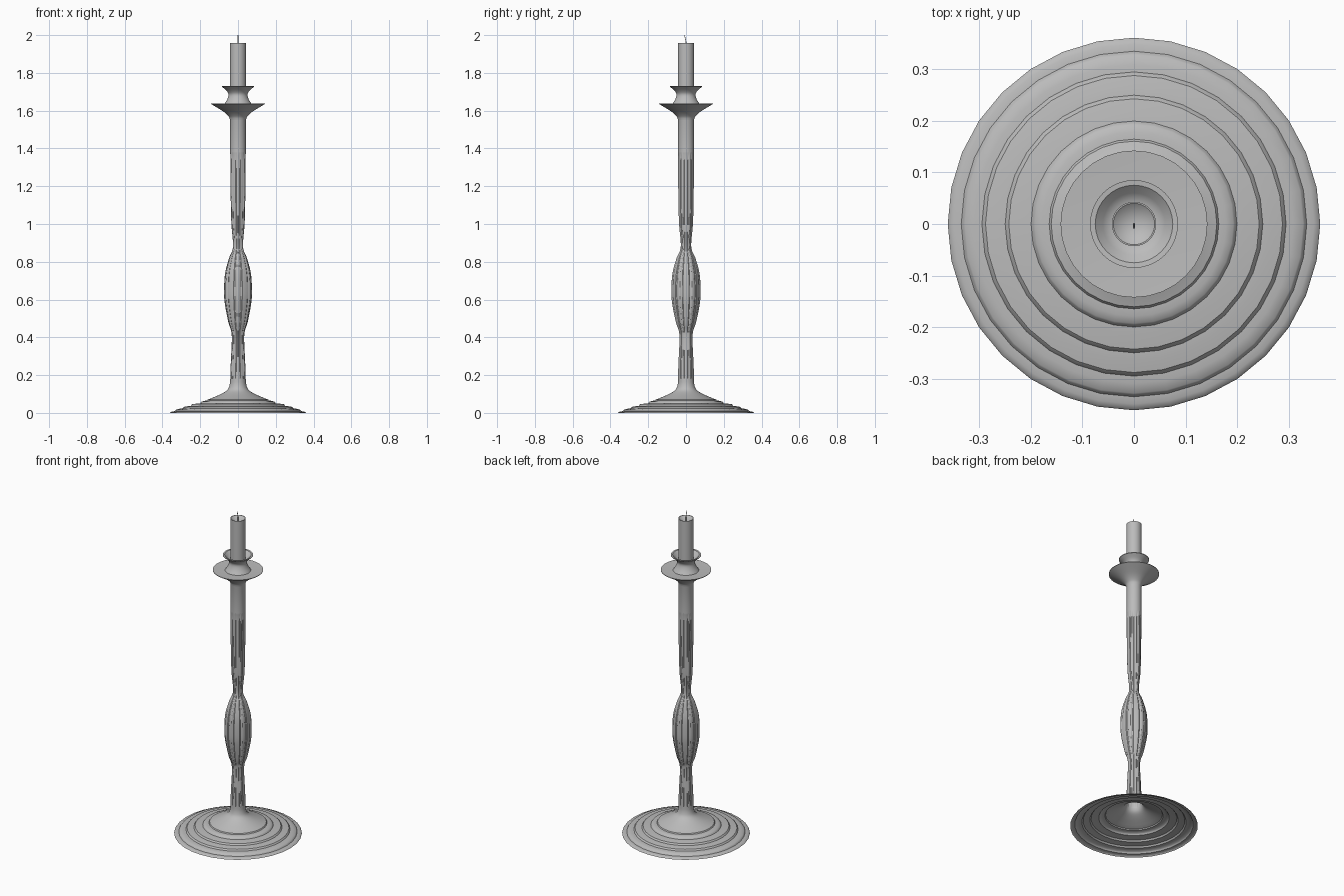
import bpy, bmesh, math
from mathutils import Vector

if "Cube" in bpy.data.objects:
    bpy.data.objects.remove(bpy.data.objects["Cube"], do_unlink=True)

grey = bpy.data.materials.new("plain grey")
grey.use_nodes = True
grey.diffuse_color = (0.5, 0.5, 0.5, 1)
grey.node_tree.nodes["Principled BSDF"].inputs["Base Color"].default_value = (0.5, 0.5, 0.5, 1)


def lathe(name, profile, sides=32, shape=None, sharp=35):
    """Sweep (radius, height) points round z; shape(angle, z) scales the radius."""
    bm = bmesh.new()
    rings = []
    for r, z in profile:
        if r == 0:
            rings.append([bm.verts.new((0, 0, z))] * sides)
            continue
        ring = []
        for i in range(sides):
            a = math.tau * i / sides
            k = r * (shape(a, z) if shape else 1)
            ring.append(bm.verts.new((k * math.cos(a), k * math.sin(a), z)))
        rings.append(ring)
    for low, high in zip(rings, rings[1:]):
        for i in range(sides):
            j = (i + 1) % sides
            corners = list(dict.fromkeys((low[i], low[j], high[j], high[i])))
            bm.faces.new(corners)
    mesh = bpy.data.meshes.new(name)
    bm.to_mesh(mesh)
    bm.free()
    mesh.materials.append(grey)
    ob = bpy.data.objects.new(name, mesh)
    bpy.context.collection.objects.link(ob)
    bpy.ops.object.select_all(action="DESELECT")
    ob.select_set(True)
    bpy.context.view_layer.objects.active = ob
    bpy.ops.object.shade_smooth_by_angle(angle=math.radians(sharp))
    return ob


def smooth_profile(points, steps=6):
    """Catmull-Rom curve through the points."""
    p = [Vector(q) for q in points]
    p = [p[0]] + p + [p[-1]]
    out = []
    for a, b, c, d in zip(p, p[1:], p[2:], p[3:]):
        for s in range(steps):
            t = s / steps
            out.append(0.5 * (2*b + (c - a)*t + (2*a - 5*b + 4*c - d)*t*t + (3*b - a - 3*c + d)*t**3))
    return [tuple(v) for v in out + [p[-1]]]


# Open stepped foot
edges = [0.36, 0.33, 0.29, 0.245, 0.195, 0.16]
foot = [(0.36, 0.0)]
for n, (outer, inner) in enumerate(zip(edges, edges[1:])):
    z = 0.004 + 0.014 * n
    foot += [(outer - 0.003, z), (inner + 0.018, z + 0.004), (inner + 0.004, z + 0.005), (inner, z + 0.011)]
foot += smooth_profile([(0.145, 0.076), (0.09, 0.1), (0.056, 0.122), (0.044, 0.15), (0.042, 0.18)], 4)
lathe("foot", foot)


# Six-sided stem with a pair of grooves at each corner
def fluted(a, z):
    off = abs((math.degrees(a) % 60) - 30)
    flat = math.cos(math.radians(30)) / math.cos(math.radians(30 - off))
    groove = 0.09 * max(0, 1 - abs(off - 12) / 4)
    fade = min(1, max(0, (1.38 - z) / 0.02), max(0, (z - 0.14) / 0.03))
    return 1 + fade * (0.4 * (flat - 1) - groove)


stem = smooth_profile([(0.043, 0.14), (0.041, 0.25), (0.035, 0.41), (0.054, 0.48), (0.074, 0.58),
                       (0.078, 0.65), (0.072, 0.74), (0.05, 0.82), (0.028, 0.88), (0.037, 1.0),
                       (0.041, 1.15), (0.042, 1.36), (0.042, 1.38)])
lathe("fluted_stem", stem, 90, fluted, 30)

# Plain upper stem flaring into the drip pan
pan = [(0.042, 1.38)] + smooth_profile([(0.042, 1.55), (0.05, 1.57), (0.08, 1.597), (0.142, 1.635)])
pan += [(0.142, 1.638), (0.07, 1.634), (0, 1.634)]
lathe("drip_pan", pan)

# Candle cup with a flared lip
cup = smooth_profile([(0.073, 1.634), (0.057, 1.66), (0.05, 1.685), (0.06, 1.705), (0.085, 1.727)], 5)
cup += [(0.085, 1.731), (0.075, 1.73), (0.06, 1.716), (0.05, 1.708), (0.04, 1.706)]
lathe("candle_cup", cup)

# Candle with a hollowed top
lathe("candle", [(0.043, 1.69), (0.043, 1.957), (0.04, 1.957), (0, 1.925)])

# Bent wick
curve = bpy.data.curves.new("wick", "CURVE")
curve.dimensions = "3D"
curve.bevel_depth = 0.002
curve.bevel_resolution = 1
curve.use_fill_caps = True
line = curve.splines.new("POLY")
path = [(0, 0, 1.92), (0, 0, 1.965), (0, -0.003, 1.98), (0, -0.008, 1.999)]
line.points.add(len(path) - 1)
for point, co in zip(line.points, path):
    point.co = (*co, 1)
curve.materials.append(grey)
bpy.context.collection.objects.link(bpy.data.objects.new("wick", curve))
